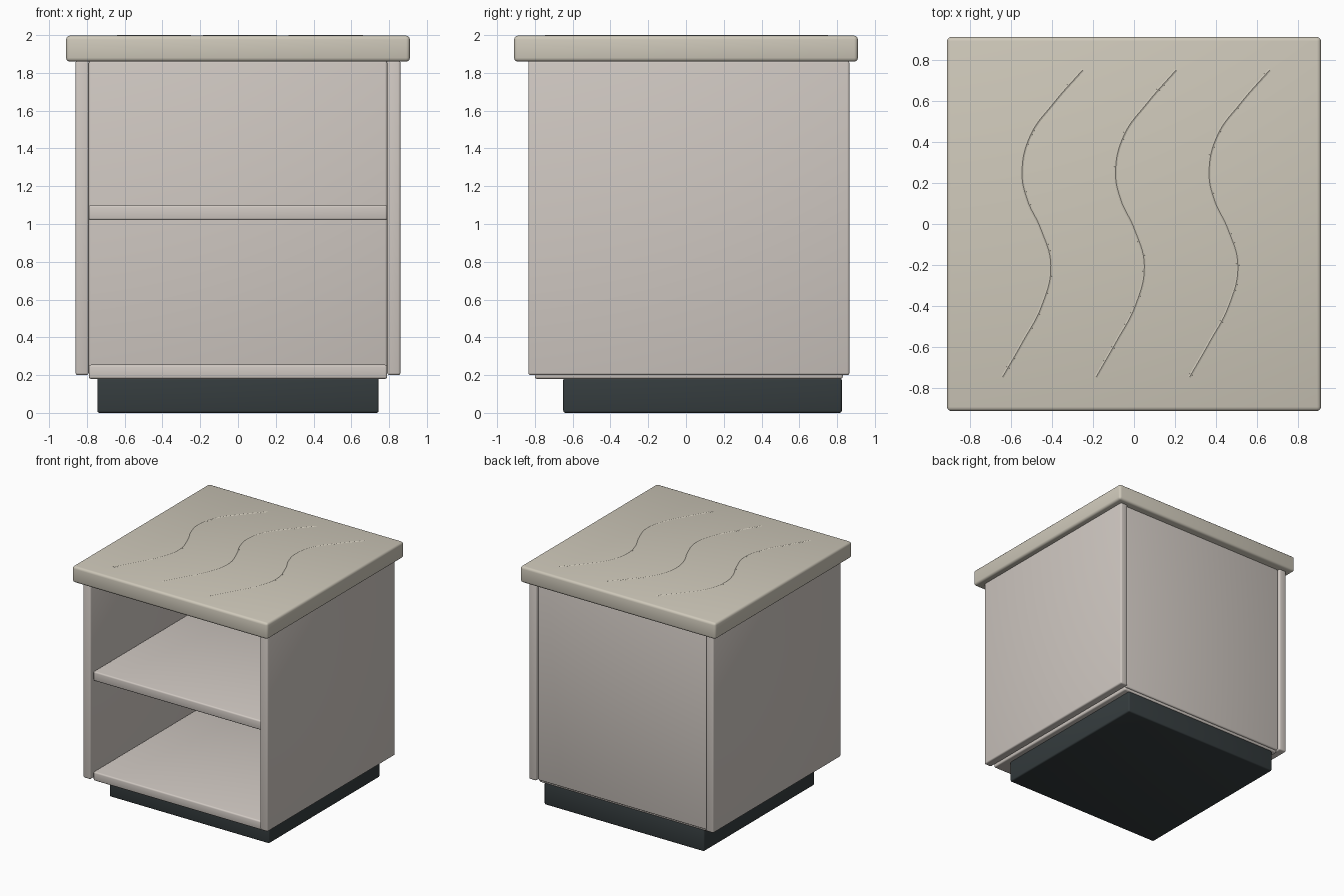
import bpy, bmesh
from mathutils import Vector

if "Cube" in bpy.data.objects:
    bpy.data.objects.remove(bpy.data.objects["Cube"])


def material(name, rgb):
    m = bpy.data.materials.new(name)
    m.diffuse_color = (*rgb, 1)
    m.use_nodes = True
    m.node_tree.nodes["Principled BSDF"].inputs["Base Color"].default_value = m.diffuse_color
    return m


top_mat = material("top_beige", (0.62, 0.58, 0.49))
body_mat = material("body_grey", (0.63, 0.58, 0.54))
plinth_mat = material("plinth_dark", (0.035, 0.045, 0.048))


def smooth(obj):
    bpy.ops.object.select_all(action='DESELECT')
    obj.select_set(True)
    bpy.context.view_layer.objects.active = obj
    bpy.ops.object.shade_smooth_by_angle()


def board(name, xs, ys, zs, mat, bevel=0.012):
    """Rounded box spanning the given ranges."""
    lo, hi = Vector((xs[0], ys[0], zs[0])), Vector((xs[1], ys[1], zs[1]))
    bm = bmesh.new()
    bmesh.ops.create_cube(bm, size=1)
    for v in bm.verts:
        v.co = (lo + hi) / 2 + v.co * (hi - lo)
    bmesh.ops.bevel(bm, geom=bm.edges[:], offset=bevel, segments=3,
                    profile=0.5, affect='EDGES')
    mesh = bpy.data.meshes.new(name)
    bm.to_mesh(mesh)
    bm.free()
    mesh.materials.append(mat)
    obj = bpy.data.objects.new(name, mesh)
    bpy.context.collection.objects.link(obj)
    smooth(obj)
    return obj


# Table top, overhanging on all sides
board("table_top", (-0.91, 0.91), (-0.91, 0.91), (1.86, 1.997), top_mat, 0.02)

# Side panels
for side, s in (("left", -1), ("right", 1)):
    xs = sorted((s * 0.79, s * 0.86))
    board(side + "_panel", xs, (-0.835, 0.865), (0.20, 1.865), body_mat)

# Back panel, bottom board and middle shelf between the sides
board("back_panel", (-0.79, 0.79), (0.775, 0.845), (0.20, 1.865), body_mat)
board("bottom_board", (-0.79, 0.79), (-0.80, 0.83), (0.18, 0.255), body_mat)
board("middle_shelf", (-0.79, 0.79), (-0.80, 0.80), (1.02, 1.10), body_mat)

# Recessed dark plinth
board("plinth", (-0.745, 0.745), (-0.65, 0.825), (0.0, 0.185), plinth_mat)

# Three wavy inlay lines in the top
WAVE = [(-0.64, -0.745), (-0.54, -0.57), (-0.45, -0.40), (-0.405, -0.20),
        (-0.455, -0.02), (-0.52, 0.12), (-0.545, 0.25), (-0.505, 0.43),
        (-0.39, 0.59), (-0.25, 0.75)]
for i in range(3):
    name = f"wave_inlay_{i + 1}"
    curve = bpy.data.curves.new(name, 'CURVE')
    curve.dimensions = '3D'
    curve.bevel_depth = 0.01
    curve.bevel_resolution = 2
    curve.resolution_u = 8
    curve.use_fill_caps = True
    spline = curve.splines.new('BEZIER')
    spline.bezier_points.add(len(WAVE) - 1)
    for p, (x, y) in zip(spline.bezier_points, WAVE):
        p.co = (x + 0.455 * i, y, 1.99)
        p.handle_left_type = p.handle_right_type = 'AUTO'
    curve.materials.append(top_mat)
    obj = bpy.data.objects.new(name, curve)
    bpy.context.collection.objects.link(obj)
    bpy.ops.object.select_all(action='DESELECT')
    obj.select_set(True)
    bpy.context.view_layer.objects.active = obj
    bpy.ops.object.convert(target='MESH')
    smooth(bpy.context.object)
